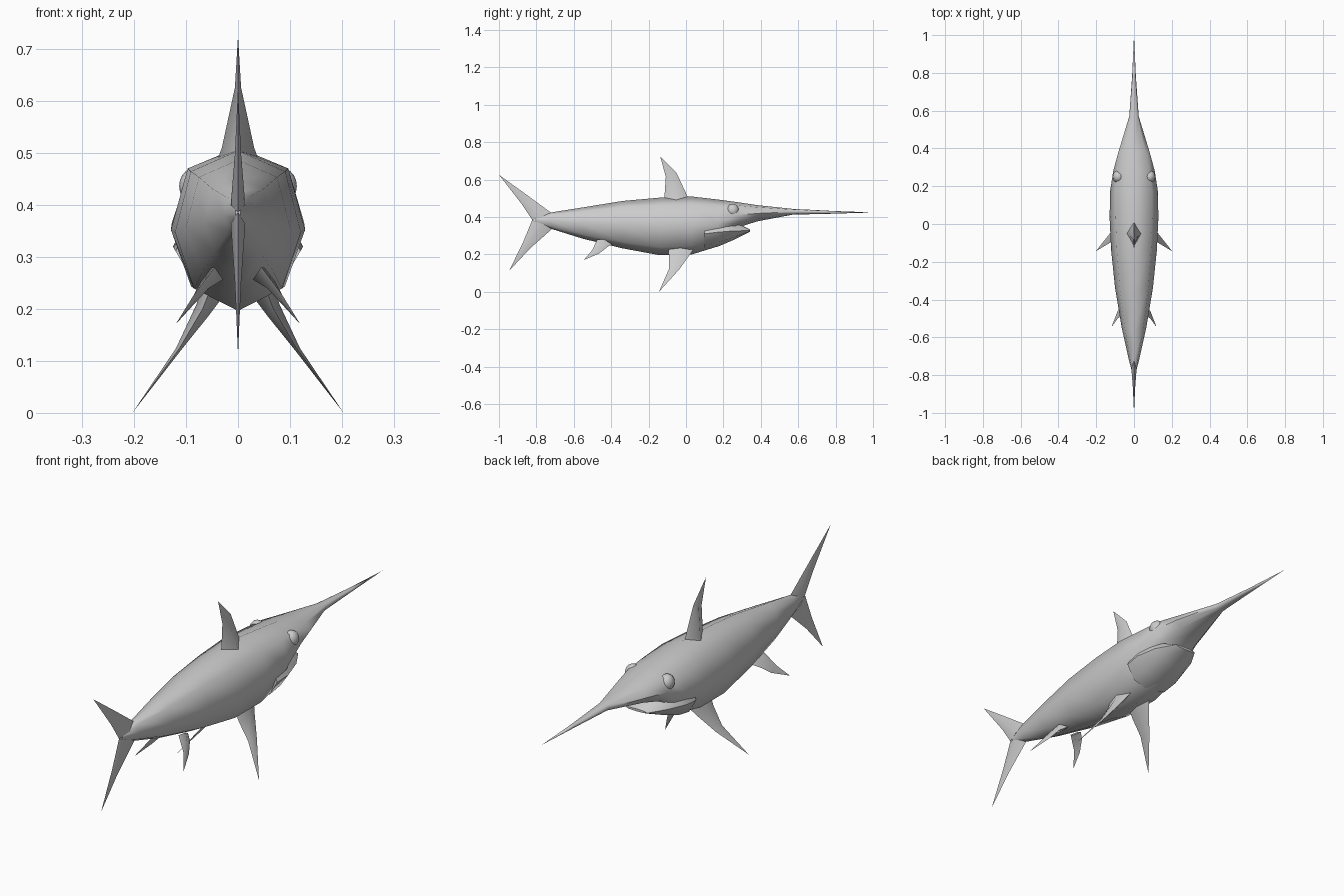
import bpy, bmesh, math
from mathutils import Vector

if "Cube" in bpy.data.objects:
    bpy.data.objects.remove(bpy.data.objects["Cube"])


def loft(name, rings, mirror=False, angle=60):
    """Skin a list of equal-length point rings and close both ends."""
    bm = bmesh.new()
    vs = [[bm.verts.new(p) for p in r] for r in rings]
    n = len(rings[0])
    for a, b in zip(vs, vs[1:]):
        for i in range(n):
            j = (i + 1) % n
            bm.faces.new((a[i], a[j], b[j], b[i]))
    bm.faces.new(vs[0])
    bm.faces.new(vs[-1])
    bmesh.ops.remove_doubles(bm, verts=bm.verts, dist=0.0003)
    bmesh.ops.recalc_face_normals(bm, faces=bm.faces)
    me = bpy.data.meshes.new(name)
    bm.to_mesh(me)
    bm.free()
    ob = bpy.data.objects.new(name, me)
    bpy.context.collection.objects.link(ob)
    finish(ob, mirror, angle)
    return ob


def finish(ob, mirror, angle):
    bpy.ops.object.select_all(action='DESELECT')
    ob.select_set(True)
    bpy.context.view_layer.objects.active = ob
    bpy.ops.object.shade_smooth_by_angle(angle=math.radians(angle))
    if mirror:
        ob.modifiers.new("mirror", 'MIRROR')


def body_ring(y, top, bottom, w):
    """Eight-sided cross-section: (width share, height share)."""
    half = [(0, 1), (.75, .87), (1, .49), (.7, .14), (0, 0)]
    prof = half + [(-x, h) for x, h in half[3:0:-1]]
    return [(x * w, y, bottom + h * (top - bottom)) for x, h in prof]


def fin(name, sections, thick_dir=(1, 0, 0), mirror=False):
    """Diamond-section fin from (front point, back point, half thickness)."""
    d = Vector(thick_dir).normalized()
    rings = []
    for f, b, t in sections:
        f, b = Vector(f), Vector(b)
        m = (f + b) / 2
        rings.append([f, m + d * t, b, m - d * t])
    return loft(name, rings, mirror, 75)


# Body with long bill
loft("body", [body_ring(*s) for s in (
    (-.805, .40, .37, .005), (-.72, .425, .337, .027), (-.55, .452, .284, .065),
    (-.34, .486, .233, .100), (-.14, .504, .196, .121), (.03, .510, .200, .129),
    (.17, .494, .243, .127), (.28, .479, .345, .110), (.38, .464, .377, .083),
    (.57, .444, .413, .025), (.78, .433, .418, .010), (1.0, .425, .4248, .0001))])

# Lower jaw
loft("lower_jaw", [body_ring(*s) for s in (
    (.10, .40, .225, .120), (.17, .40, .242, .125),
    (.26, .375, .280, .100), (.342, .333, .322, .052))], angle=45)

# Eyes
bpy.ops.mesh.primitive_uv_sphere_add(segments=16, ring_count=10, radius=.035,
                                     location=(0, 0, 0))
eye = bpy.context.object
eye.name = "eyes"
for v in eye.data.vertices:
    v.co = Vector((v.co.x * .86 + .083, v.co.y * .95 + .25, v.co.z + .436))
finish(eye, True, 60)

# Dorsal fin
fin("dorsal_fin", (
    ((0, .03, .47), (0, -.125, .47), .045),
    ((0, .008, .51), (0, -.115, .51), .031),
    ((0, -.05, .635), (0, -.108, .615), .006),
    ((0, -.138, .725), (0, -.138, .725), 0)))

# Tail lobes
fin("tail_upper_lobe", (
    ((0, -.71, .415), (0, -.822, .385), .014),
    ((0, -.86, .525), (0, -.877, .468), .006),
    ((0, -1.0, .626), (0, -1.0, .626), 0)))
fin("tail_lower_lobe", (
    ((0, -.71, .342), (0, -.822, .385), .014),
    ((0, -.834, .232), (0, -.870, .268), .006),
    ((0, -.946, .112), (0, -.946, .112), 0)))

# Pectoral fins
fin("pectoral_fins", (
    ((.045, .045, .235), (.050, -.095, .245), .025),
    ((.066, .020, .198), (.068, -.092, .200), .016),
    ((.118, -.038, .118), (.112, -.090, .125), .005),
    ((.203, -.145, 0), (.203, -.145, 0), 0)), (.8, 0, .6), True)

# Pelvic fins
fin("pelvic_fins", (
    ((.035, -.395, .255), (.045, -.475, .280), .016),
    ((.062, -.420, .240), (.066, -.488, .252), .010),
    ((.088, -.465, .205), (.086, -.500, .225), .004),
    ((.120, -.547, .170), (.120, -.547, .170), 0)), (.7, 0, .7), True)
